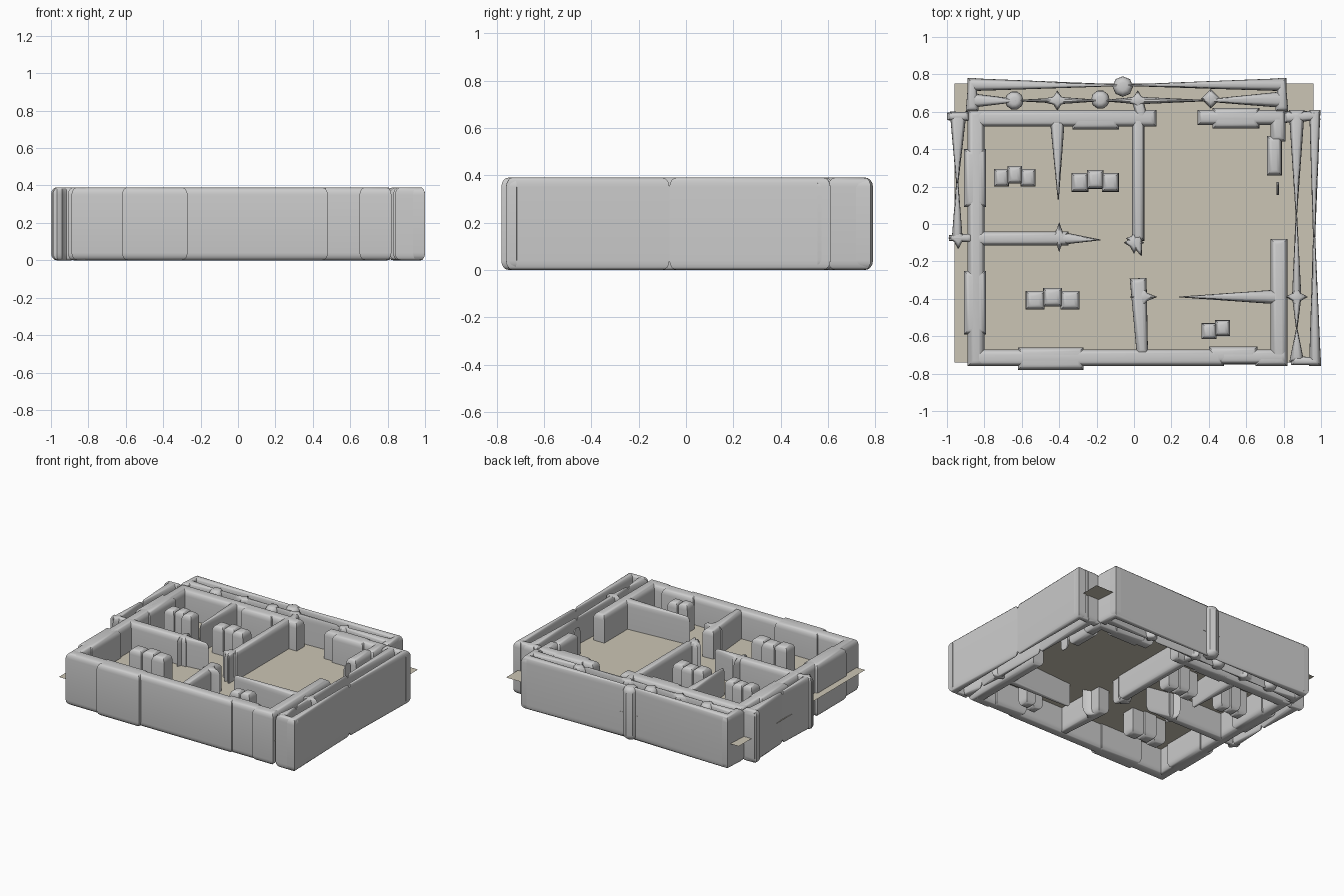
import bpy, bmesh, math
from mathutils import Vector

if "Cube" in bpy.data.objects:
    bpy.data.objects.remove(bpy.data.objects["Cube"])

H, R, STEPS = 0.39, 0.04, 5   # wall height, edge rounding, rounding steps


def profile():
    """(inset 0..1, z) pairs from the bottom rounding up to the top one."""
    low = []
    for i in range(STEPS):
        a = math.pi / 2 * (1 - i / (STEPS - 1))
        low.append((1 - math.cos(a), R * (1 - math.sin(a)) if i == STEPS - 1
                    else R - R * math.sin(a)))
    return low + [(t, H - z) for t, z in reversed(low)]


def loft(bm, outline):
    """Stack rings; outline(t) gives the plan outline at inset t."""
    rings = [[bm.verts.new((x, y, z)) for x, y in outline(t)] for t, z in profile()]
    n = len(rings[0])
    for a, b in zip(rings, rings[1:]):
        for i in range(n):
            j = (i + 1) % n
            bm.faces.new((a[i], a[j], b[j], b[i]))
    bm.faces.new(rings[0][::-1])
    bm.faces.new(rings[-1])


def strip(bm, x0, y0, w0, x1, y1, w1):
    """Rounded wall strip between two points with a width at each end."""
    p, q = Vector((x0, y0)), Vector((x1, y1))
    d = (q - p).normalized()
    n = Vector((-d.y, d.x))
    e = min(0.03, (q - p).length * 0.3)

    def outline(t):
        a, b = p + d * e * t, q - d * e * t
        k0 = w0 / 2 - min(0.03, w0 * 0.36) * t
        k1 = w1 / 2 - min(0.03, w1 * 0.36) * t
        return [a - n * k0, b - n * k1, b + n * k1, a + n * k0]
    loft(bm, outline)


def box(bm, x0, x1, y0, y1):
    if x1 - x0 > y1 - y0:
        strip(bm, x0, (y0 + y1) / 2, y1 - y0, x1, (y0 + y1) / 2, y1 - y0)
    else:
        strip(bm, (x0 + x1) / 2, y0, x1 - x0, (x0 + x1) / 2, y1, x1 - x0)


def post(bm, x, y, r, sides=10):
    def outline(t):
        k = r * (1 - 0.6 * t)
        return [(x + k * math.cos(2 * math.pi * i / sides),
                 y + k * math.sin(2 * math.pi * i / sides)) for i in range(sides)]
    loft(bm, outline)


def star(bm, x, y, rx, ry):
    """Four-pointed star column."""
    def outline(t):
        pts = []
        for i in range(8):
            a = math.pi / 4 * i
            k = 1 - 0.6 * t if i % 2 == 0 else 1 - 0.4 * t
            sx, sy = (rx, ry) if i % 2 == 0 else (0.03, 0.03)
            pts.append((x + k * sx * math.cos(a), y + k * sy * math.sin(a)))
        return pts
    loft(bm, outline)


def build(name, *jobs):
    """jobs: (function, list of argument tuples)."""
    bm = bmesh.new()
    for fn, rows in jobs:
        for row in rows:
            fn(bm, *row)
    bmesh.ops.recalc_face_normals(bm, faces=bm.faces)
    me = bpy.data.meshes.new(name)
    bm.to_mesh(me)
    bm.free()
    ob = bpy.data.objects.new(name, me)
    bpy.context.collection.objects.link(ob)
    bpy.ops.object.select_all(action='DESELECT')
    ob.select_set(True)
    bpy.context.view_layer.objects.active = ob
    bpy.ops.object.shade_smooth_by_angle(angle=math.radians(40))
    return ob


# outer walls
build("outer_walls", (box, [
    (-.89, -.80, -.76, .61), (-.89, .12, .52, .61), (.34, .81, .53, .61),
    (.73, .81, .44, .61), (-.89, .48, -.76, -.67), (.45, .82, -.75, -.67),
    (.65, .82, -.76, -.67), (.73, .82, -.76, -.08)]))

# window and door sections, slightly thicker than the walls
build("window_sections", (box, [
    (-.91, -.79, .09, .40), (-.91, -.79, -.59, -.25), (-.33, -.08, .505, .61),
    (.42, .67, .51, .62), (-.62, -.27, -.78, -.66), (.40, .66, -.745, -.655),
    (.71, .79, .26, .47), (.763, .775, .155, .225)]))

# interior walls with their pointed ends
build("interior_walls",
      (box, [(-.01, .055, -.09, .61), (-.89, -.35, -.115, -.04)]),
      (strip, [(.022, -.29, .09, .045, -.70, .06), (-.41, .56, .08, -.405, .13, .006),
               (-.42, -.075, .08, -.18, -.085, .004), (.78, -.39, .08, .24, -.39, .004),
               (0, -.06, .09, .04, -.17, .006)]),
      (star, [(-.40, -.07, .08, .08), (.05, -.39, .075, .06), (0, -.10, .055, .06)]))

# back dimension ribbons
build("back_ribbons",
      (strip, [(-.89, .745, .07, -.05, .742, .008), (-.05, .742, .008, .815, .745, .07),
               (-.865, .60, .07, -.865, .78, .04), (.79, .60, .07, .79, .78, .04),
               (-.88, .66, .08, -.60, .66, .01), (-.62, .66, .008, -.41, .66, .03),
               (-.41, .66, .04, -.18, .66, .008), (-.16, .66, .008, .02, .66, .04),
               (.02, .66, .04, .38, .66, .008), (.81, .665, .09, .36, .66, .008),
               (.02, .66, .06, .05, .54, .06)]),
      (star, [(-.41, .66, .12, .055), (.02, .66, .12, .055)]))

# left dimension ribbons
build("left_ribbons",
      (strip, [(-.94, .60, .09, -.945, .22, .012), (-.945, .22, .012, -.945, -.09, .06),
               (-1.0, .575, .04, -.88, .575, .05), (-.99, -.075, .03, -.86, -.075, .05)]),
      (star, [(-.94, -.075, .055, .06)]))

# right dimension ribbons
build("right_ribbons",
      (strip, [(.967, .61, .06, .963, -.07, .012), (.963, -.07, .012, .968, -.76, .064),
               (.87, .61, .085, .868, .05, .008), (.868, .05, .008, .87, -.39, .05),
               (.87, -.39, .05, .87, -.56, .008), (.87, -.56, .008, .87, -.74, .08),
               (.80, .57, .06, .995, .58, .05), (.84, -.73, .05, 1.0, -.735, .04)]),
      (star, [(.87, -.39, .06, .17)]))

# rounded marker posts along the back
build("marker_posts", (post, [
    (-.64, .66, .05), (-.18, .665, .05), (.41, .67, .052, 4), (-.06, .735, .055, 8)]))


# room blocks: clusters of rounded columns
def block(bm, x0, x1, yc, depth, n):
    w = (x1 - x0) / n
    for i in range(n):
        off = 0.008 * (1 if i % 2 else -1)
        box(bm, x0 + i * w - .004, x0 + (i + 1) * w + .004,
            yc - depth / 2 + off, yc + depth / 2 + off)


build("room_blocks", (block, [
    (-.745, -.53, .255, .095, 3), (-.33, -.085, .23, .10, 3),
    (-.575, -.295, -.40, .10, 3), (.365, .51, -.565, .085, 2)]))

# floor sheet at mid height
bpy.ops.mesh.primitive_plane_add(size=1, location=(0, .005, .183))
floor = bpy.context.object
floor.name = "floor"
floor.scale = (1.92, 1.49, 1)
mat = bpy.data.materials.new("floor_beige")
mat.diffuse_color = (0.60, 0.56, 0.46, 1)
mat.use_nodes = True
mat.node_tree.nodes["Principled BSDF"].inputs["Base Color"].default_value = mat.diffuse_color
floor.data.materials.append(mat)
